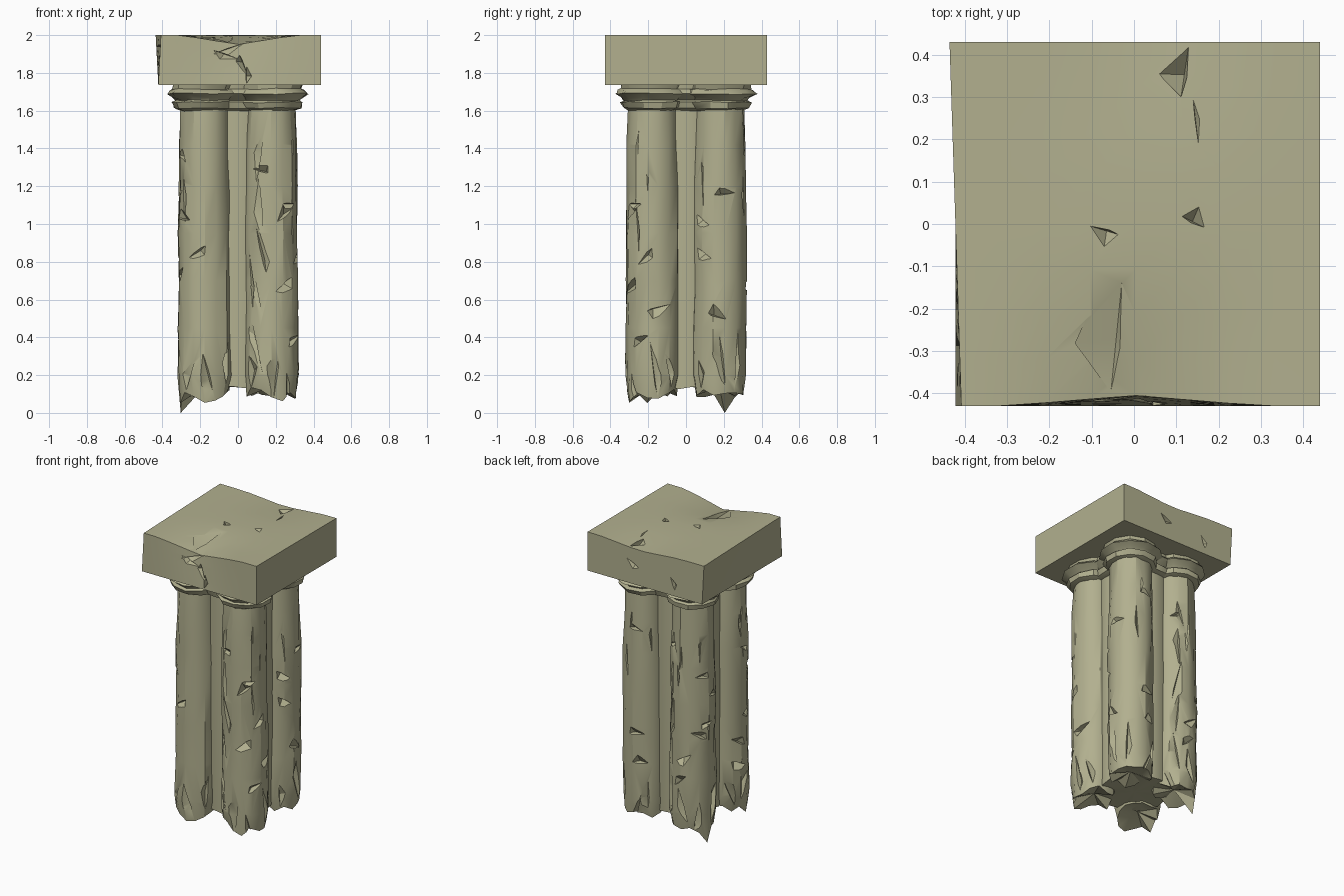
import bpy, bmesh, math, random
from mathutils import Vector

if "Cube" in bpy.data.objects:
    bpy.data.objects.remove(bpy.data.objects["Cube"])

random.seed(11)
rnd = random.uniform

stone = bpy.data.materials.new("weathered_stone")
stone.diffuse_color = (0.445, 0.434, 0.275, 1)
stone.use_nodes = True
stone.node_tree.nodes["Principled BSDF"].inputs["Base Color"].default_value = stone.diffuse_color


def finish(name, bm):
    bmesh.ops.recalc_face_normals(bm, faces=bm.faces)
    me = bpy.data.meshes.new(name)
    bm.to_mesh(me)
    bm.free()
    me.materials.append(stone)
    ob = bpy.data.objects.new(name, me)
    bpy.context.collection.objects.link(ob)
    return ob


def lathe(name, centre, profile, sides, jitter, bottom=None, cap_z=None):
    """Rough turned shape; bottom(angle) gives a torn lower edge."""
    bm = bmesh.new()
    rings = []
    for k, (z, r) in enumerate(profile):
        ring = []
        for i in range(sides):
            a = math.tau * (i + 0.5) / sides
            rr = r + rnd(-jitter, jitter)
            zz = bottom(a) if bottom and k == 0 else z + rnd(-jitter, jitter) * 0.5
            ring.append(bm.verts.new((centre[0] + rr * math.cos(a),
                                      centre[1] + rr * math.sin(a), zz)))
        rings.append(ring)
    for lo, hi in zip(rings, rings[1:]):
        for i in range(sides):
            j = (i + 1) % sides
            bm.faces.new((lo[i], lo[j], hi[j], hi[i]))
    bm.faces.new(rings[-1])
    mid = bm.verts.new((centre[0], centre[1], profile[0][0] if cap_z is None else cap_z))
    for i in range(sides):
        bm.faces.new((rings[0][(i + 1) % sides], rings[0][i], mid))
    return finish(name, bm)


def add_chip(bm, pos, out, along, length, width, depth):
    """Lopsided wedge sunk into a surface, leaving a three-cornered chip."""
    pos, out, along = Vector(pos), Vector(out).normalized(), Vector(along).normalized()
    side = out.cross(along).normalized()
    s = rnd(-0.4, 0.4) * length
    flip = random.choice((-1, 1))
    pts = [pos + along * length / 2, pos - along * length / 2,
           pos + along * s + side * width * 0.85 * flip,
           pos + along * s - side * width * 0.1 * flip,
           pos + along * s * 0.5 - out * depth, pos + along * s * 0.5 + out * 0.05]
    # lift the ends off the surface so the wedge tapers out
    verts = [bm.verts.new(p + out * (0.006 if n < 4 else 0)) for n, p in enumerate(pts)]
    bmesh.ops.convex_hull(bm, input=verts)


def carve(ob, bm):
    cutter = finish("chip_cutter", bm)
    cutter.hide_render = True
    mod = ob.modifiers.new("chips", 'BOOLEAN')
    mod.operation, mod.object, mod.solver = 'DIFFERENCE', cutter, 'EXACT'
    mod.use_self = True
    bpy.context.view_layer.objects.active = ob
    bpy.ops.object.modifier_apply(modifier=mod.name)
    bpy.data.objects.remove(cutter)


# Four clustered shafts with torn bottoms and chipped faces, each with a ringed capital
C = 0.176
SHAFT = [(0.1, 0.13), (0.2, 0.144), (0.45, 0.143), (0.7, 0.142), (0.95, 0.141),
         (1.2, 0.139), (1.42, 0.135), (1.66, 0.128)]
RINGS = [(1.60, 0.125), (1.612, 0.16), (1.645, 0.17), (1.655, 0.15), (1.668, 0.168),
         (1.69, 0.198), (1.708, 0.182), (1.715, 0.165), (1.745, 0.172)]
for sx, sy, label in ((-1, -1, "front_left"), (1, -1, "front_right"),
                      (-1, 1, "back_left"), (1, 1, "back_right")):
    cx, cy = C * sx, C * sy
    facing = math.atan2(sy, sx)
    spike = math.tau * 6.5 / 14 if label == "back_left" else None

    def torn(a):
        if spike is not None and abs(a - spike) < 0.01:
            return 0.0
        return 0.105 - 0.025 * math.cos(a - facing) + rnd(-0.035, 0.03)

    shaft = lathe(label + "_shaft", (cx, cy), SHAFT, 14, 0.007, torn, 0.14)
    chips = bmesh.new()

    def chip_at(a, z, tilt, length, width, depth):
        out = Vector((math.cos(a), math.sin(a), 0))
        tangent = Vector((-out.y, out.x, 0))
        along = tangent * math.sin(tilt) + Vector((0, 0, math.cos(tilt)))
        add_chip(chips, Vector((cx, cy, z)) + out * 0.138, out, along, length, width, depth)

    # scattered nicks
    for n in range(7):
        chip_at(facing + rnd(-1.5, 1.5), 0.35 + 1.05 * (n + rnd(0, 0.8)) / 7,
                rnd(0.7, 2.2), rnd(0.12, 0.18), rnd(0.05, 0.08), rnd(0.03, 0.04))
    # upright cracks
    for n in range(4):
        chip_at(facing + rnd(-1.7, 1.7), rnd(0.5, 1.45), rnd(-0.1, 0.1),
                rnd(0.2, 0.4), rnd(0.015, 0.03), 0.018)
    # broken lower edge
    for n in range(5):
        chip_at(facing - 1.6 + n * 0.8 + rnd(-0.2, 0.2), rnd(0.1, 0.28), rnd(-0.4, 0.4),
                rnd(0.2, 0.36), rnd(0.05, 0.09), 0.028)
    # long spalled seam along one side
    if label in ("front_right", "back_left"):
        for z in (0.35, 0.6, 0.85, 1.1, 1.35):
            chip_at(facing - 1.3 + rnd(-0.1, 0.15), z, rnd(-0.3, 0.3), 0.32, 0.07, 0.025)
    carve(shaft, chips)

    lathe(label + "_capital", (cx, cy), RINGS, 11, 0.008)

# Broad core shaft filling the gaps between the four, with its own rings
lathe("core_shaft", (0, 0), [(0.13, 0.225), (0.6, 0.23), (1.1, 0.23), (1.745, 0.225)],
      20, 0.003, lambda a: 0.135 + rnd(-0.01, 0.01), 0.14)
lathe("core_capital", (0, 0), [(z, r + 0.1) for z, r in RINGS], 20, 0.005)

# Top block, sagging at the middle of its front and back edges
bm = bmesh.new()
bmesh.ops.create_cube(bm, size=1)
bmesh.ops.subdivide_edges(bm, edges=bm.edges[:], cuts=7, use_grid_fill=True)
for v in bm.verts:
    x, y, h = v.co.x * 0.87 + 0.005, v.co.y * 0.86, v.co.z + 0.5
    front = max(0, 1 - abs(x) / 0.3) * max(0, (-0.1 - y) / 0.33)
    back = max(0, 1 - abs(x - 0.05) / 0.3) * max(0, (y - 0.15) / 0.28)
    if x < -0.42:
        x += 0.008 - 0.014 * h * (y / 0.43)
    z = 1.737 + 0.263 * h - h * (0.05 * front + 0.025 * back)
    y += 0.025 * h * max(0, 1 - abs(x) / 0.3) * (y < -0.42)
    v.co = (x, y, z)
block = finish("top_block", bm)

chips = bmesh.new()
UP, FRONT, BACK = (0, 0, 1), (0, -1, 0), (0, 1, 0)
# winding crack down the front face
for x, z, along, length, width in (
        (-0.03, 1.935, (1, 0, 0.35), 0.22, 0.04), (-0.06, 1.895, (1, 0, -0.35), 0.15, 0.04),
        (0.03, 1.84, (0.4, 0, -1), 0.14, 0.04), (0.045, 1.785, (0, 0, 1), 0.1, 0.035)):
    add_chip(chips, (x, -0.415, z), FRONT, along, length, width, 0.035)
# hollow behind the front edge, pits and rear crack on the top
add_chip(chips, (-0.04, -0.25, 1.98), UP, (0.1, 1, 0.15), 0.3, 0.13, 0.025)
add_chip(chips, (-0.07, -0.015, 1.995), UP, (1, -0.3, 0), 0.07, 0.045, 0.03)
add_chip(chips, (0.14, 0.005, 1.995), UP, (1, -0.5, 0), 0.06, 0.045, 0.03)
add_chip(chips, (0.12, 0.36, 1.98), UP, (0.15, 1, 0), 0.13, 0.07, 0.035)
add_chip(chips, (0.145, 0.25, 1.995), UP, (-0.12, 1, 0), 0.14, 0.015, 0.02)
# nicks on the back face
add_chip(chips, (0.1, 0.43, 1.88), BACK, (1, 0, 0.5), 0.12, 0.05, 0.03)
add_chip(chips, (-0.2, 0.43, 1.82), BACK, (0.4, 0, 1), 0.1, 0.04, 0.03)
carve(block, chips)

for ob in bpy.context.scene.objects:
    ob.select_set(True)
bpy.context.view_layer.objects.active = block
bpy.ops.object.shade_smooth_by_angle(angle=math.radians(32))
